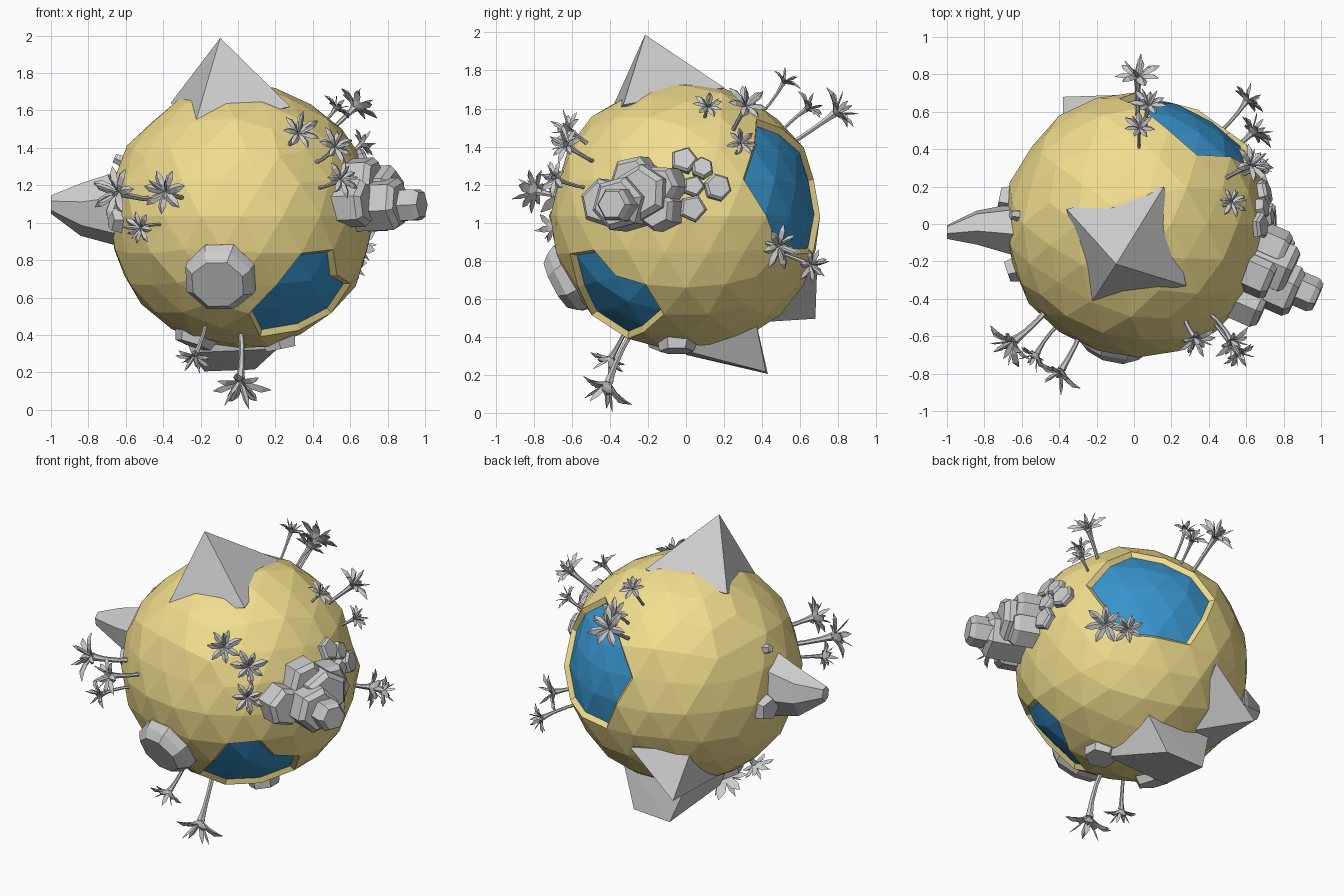
import bpy, bmesh, math, random
from mathutils import Vector as V

if "Cube" in bpy.data.objects:
    bpy.data.objects.remove(bpy.data.objects["Cube"])

random.seed(4)
C = V((0.02, 0.0, 1.035))      # planet centre
R = 0.71


def material(name, rgb):
    m = bpy.data.materials.new(name)
    m.diffuse_color = (*rgb, 1)
    m.use_nodes = True
    m.node_tree.nodes["Principled BSDF"].inputs["Base Color"].default_value = m.diffuse_color
    return m


def add_object(name, bm, mat=None):
    me = bpy.data.meshes.new(name)
    bm.to_mesh(me)
    bm.free()
    ob = bpy.data.objects.new(name, me)
    bpy.context.collection.objects.link(ob)
    if mat:
        me.materials.append(mat)
    return ob


def ring(centre, axis, radius, sides, twist=0.0, jitter=0.0):
    q = V(axis).to_track_quat('Z', 'Y')
    pts = []
    for i in range(sides):
        a = twist + 2 * math.pi * i / sides
        r = radius * (1 + random.uniform(-jitter, jitter))
        pts.append(V(centre) + q @ V((r * math.cos(a), r * math.sin(a), 0)))
    return pts


def loft(bm, rings):
    """Skin equal rings of points and cap both ends."""
    vs = [[bm.verts.new(p) for p in r] for r in rings]
    n = len(vs[0])
    for a, b in zip(vs, vs[1:]):
        for i in range(n):
            j = (i + 1) % n
            bm.faces.new((a[i], a[j], b[j], b[i]))
    bm.faces.new(vs[0][::-1])
    bm.faces.new(vs[-1])


def finish(name, bm, mat=None):
    bmesh.ops.recalc_face_normals(bm, faces=bm.faces[:])
    return add_object(name, bm, mat)


def rock(name, stations, axis, sides=6, twist=0.0, jitter=0.0, flat_y=1.0):
    """Tapered column: stations are (offset from planet centre, radius)."""
    bm = bmesh.new()
    loft(bm, [ring(C + V(p), axis, r, sides, twist, jitter) for p, r in stations])
    for v in bm.verts:
        v.co.y *= flat_y
    return finish(name, bm)


def hull(name, points):
    bm = bmesh.new()
    for p in points:
        bm.verts.new(C + V(p))
    bmesh.ops.convex_hull(bm, input=bm.verts[:])
    return finish(name, bm)


# planet with two sunken lakes
sand = material("sand", (0.88, 0.73, 0.27))
blue = material("water", (0.04, 0.30, 0.62))
bm = bmesh.new()
layer = bm.faces.layers.int.new("lake")
bmesh.ops.create_icosphere(bm, subdivisions=3, radius=R)
for v in bm.verts:
    v.co *= 1 + random.uniform(-0.014, 0.016)
bm.normal_update()
front_dir, back_dir = V((0.54, -0.57, -0.62)), V((0.46, 0.86, 0.22))
middle = min(bm.faces, key=lambda f: f.calc_center_median().angle(front_dir))
front_bed = list({f for v in middle.verts for f in v.link_faces})
back_bed = [f for f in bm.faces if f.calc_center_median().angle(back_dir) < 0.53]
for bed in (front_bed, back_bed):
    bmesh.ops.inset_region(bm, faces=bed, thickness=0.022, depth=-0.03, use_even_offset=True)
for f in bm.faces:
    f[layer] = 0
for k, bed in enumerate((front_bed, back_bed)):
    for f in bed:
        f[layer] = k + 1
for v in bm.verts:
    v.co += C
for k, (name, mat) in enumerate([("planet", sand), ("front_lake", blue), ("back_lake", blue)]):
    part = bm.copy()
    lay = part.faces.layers.int["lake"]
    bmesh.ops.delete(part, geom=[f for f in part.faces if f[lay] != k], context='FACES')
    add_object(name, part, mat)
bm.free()

# two pyramids: apex plus four base corners
hull("large_pyramid", [(-0.115, -0.215, 0.953), (-0.38, 0.08, 0.605), (0.14, 0.20, 0.675),
                       (0.26, -0.33, 0.585), (-0.255, -0.43, 0.475), (0, 0, 0.5)])
hull("small_pyramid", [(-0.40, 0.68, -0.54), (-0.09, 0.69, -0.26), (-0.16, 0.36, -0.56),
                       (-0.38, 0.13, -0.57), (-0.40, 0.49, -0.28), (-0.2, 0.33, -0.33)])

# left tapered spire with side blocks
rock("left_spire", [((-0.50, -0.03, 0.05), 0.24), ((-0.66, -0.03, 0.04), 0.20),
                    ((-0.86, -0.02, 0.035), 0.135), ((-1.02, -0.06, 0.065), 0.05)],
     (-1, -0.02, 0), 6, 0.3, 0.08, 0.72)
rock("left_side_block", [((-0.52, -0.2, -0.02), 0.11), ((-0.70, -0.25, -0.02), 0.06)], (-0.9, -0.3, 0), 5)
rock("left_low_block", [((-0.52, 0.12, -0.04), 0.13), ((-0.74, 0.14, -0.05), 0.07)], (-0.95, 0.2, 0), 5)
rock("left_pebble", [((-0.58, 0.04, 0.27), 0.04), ((-0.68, 0.05, 0.31), 0.025)], (-0.9, 0.05, 0.4), 5)

# right cluster of stepped hexagonal columns: (sideways, up, reach, radius)
axis = V((0.91, -0.40, 0.04)).normalized()
side, up = V((0.40, 0.91, 0)), V((0, 0, 1))
columns = [(0.03, 0.02, 1.04, 0.095), (0.00, 0.03, 0.93, 0.145), (0.10, 0.09, 0.86, 0.15),
           (-0.14, 0.04, 0.80, 0.13), (0.18, 0.13, 0.79, 0.11), (0.02, 0.16, 0.78, 0.13),
           (0.17, 0.00, 0.81, 0.11)]
for i, (s, u, reach, r) in enumerate(columns):
    o = side * s + up * u
    rock(f"right_column_{i + 1}", [(o + axis * 0.5, r), (o + axis * (reach - 0.03), r),
                                   (o + axis * reach, r * 0.8)], axis, 6, 0.25 * i)

# thin paving stones beside the cluster: (y, z, radius)
for i, (y, z, r) in enumerate([(-0.01, 0.29, 0.075), (0.085, 0.25, 0.06), (0.04, 0.155, 0.06),
                               (0.165, 0.15, 0.075), (0.035, 0.04, 0.075)]):
    n = V((math.sqrt(R * R - y * y - z * z), y, z)).normalized()
    rock(f"paving_stone_{i + 1}", [(n * 0.64, r), (n * 0.725, r), (n * 0.74, r * 0.82)],
         n, 5 + i % 2, 0.6 * i)

# front boulder
n = V((-0.12, -0.63, -0.34)).normalized()
rock("front_boulder", [(n * 0.60, 0.17), (n * 0.68, 0.20), (n * 0.73, 0.19), (n * 0.78, 0.145)], n, 8, 0.35, 0.04)

# underside slab and small blocks
hull("bottom_slab", [(-0.20, 0.43, -0.83), (0.07, 0.42, -0.82), (-0.27, 0.0, -0.73), (0.19, 0.0, -0.71),
                     (-0.31, 0.36, -0.52), (0.20, 0.36, -0.52), (-0.36, -0.05, -0.5), (0.26, -0.05, -0.5)])
rock("bottom_block_right", [((0.15, -0.03, -0.5), 0.15), ((0.21, -0.05, -0.71), 0.09)], (0.2, 0, -0.95), 6)
rock("bottom_block_left", [((-0.2, -0.08, -0.5), 0.17), ((-0.26, -0.1, -0.69), 0.10)], (-0.3, -0.1, -0.9), 6)


# palms: curved trunk and two whorls of folded leaves
def leaf(bm, root, q, ang, length, rise, droop):
    out = q @ V((math.cos(ang), math.sin(ang), 0))
    across = q @ V((-math.sin(ang), math.cos(ang), 0))
    n = q @ V((0, 0, 1))
    rings = []
    for t, w in ((0, 0.06), (0.35, 0.17), (0.7, 0.18), (1, 0.02)):
        p = root + out * length * t + n * length * (rise * t - droop * t * t)
        rings.append([p + across * length * w - n * length * w * 0.5, p + n * length * w * 0.3,
                      p - across * length * w - n * length * w * 0.5])
    loft(bm, rings)


def palm(name, crown, size):
    size *= 1.15
    d = V(crown) - C
    n = d.normalized()
    q = n.to_track_quat('Z', 'Y')
    top = d - n * size * 0.35
    base = n * 0.66
    bend = q @ V((random.uniform(-1, 1), random.uniform(-1, 1), 0)) * 0.012
    bm = bmesh.new()
    loft(bm, [ring(C + base.lerp(top, t) + bend * math.sin(math.pi * t), n, size * r, 6)
              for t, r in ((0, 0.10), (0.35, 0.09), (0.7, 0.10), (0.9, 0.13), (1, 0.17))])
    turn = random.uniform(0, 6)
    for k in range(7):
        leaf(bm, C + top, q, turn + k * math.tau / 7, size * random.uniform(0.8, 1.05),
             random.uniform(0.8, 1.1), 0.7)
    for k in range(4):
        leaf(bm, C + top, q, turn + 0.4 + k * math.tau / 4, size * random.uniform(0.5, 0.6), 1.8, 0.4)
    finish(name, bm)


groups = {
    "front_right_palm": [(0.34, -0.64, 1.50, 0.11), (0.54, -0.65, 1.42, 0.10), (0.57, -0.71, 1.24, 0.09)],
    "front_left_palm": [(-0.68, -0.66, 1.17, 0.14), (-0.41, -0.82, 1.17, 0.12), (-0.54, -0.72, 0.97, 0.09)],
    "bottom_palm": [(0.01, -0.43, 0.11, 0.14), (-0.24, -0.41, 0.26, 0.10)],
    "back_palm": [(0.02, 0.82, 1.60, 0.12), (0.08, 0.66, 1.62, 0.09), (0.03, 0.53, 1.76, 0.08)],
    "lake_palm": [(0.62, 0.68, 0.77, 0.09), (0.66, 0.51, 0.87, 0.11)],
    "right_palm": [(0.65, 0.33, 1.64, 0.11), (0.68, 0.30, 1.43, 0.08), (0.54, 0.12, 1.63, 0.08)],
}
for name, spots in groups.items():
    for i, (x, y, z, s) in enumerate(spots):
        palm(f"{name}_{i + 1}", (x, y, z), s)
